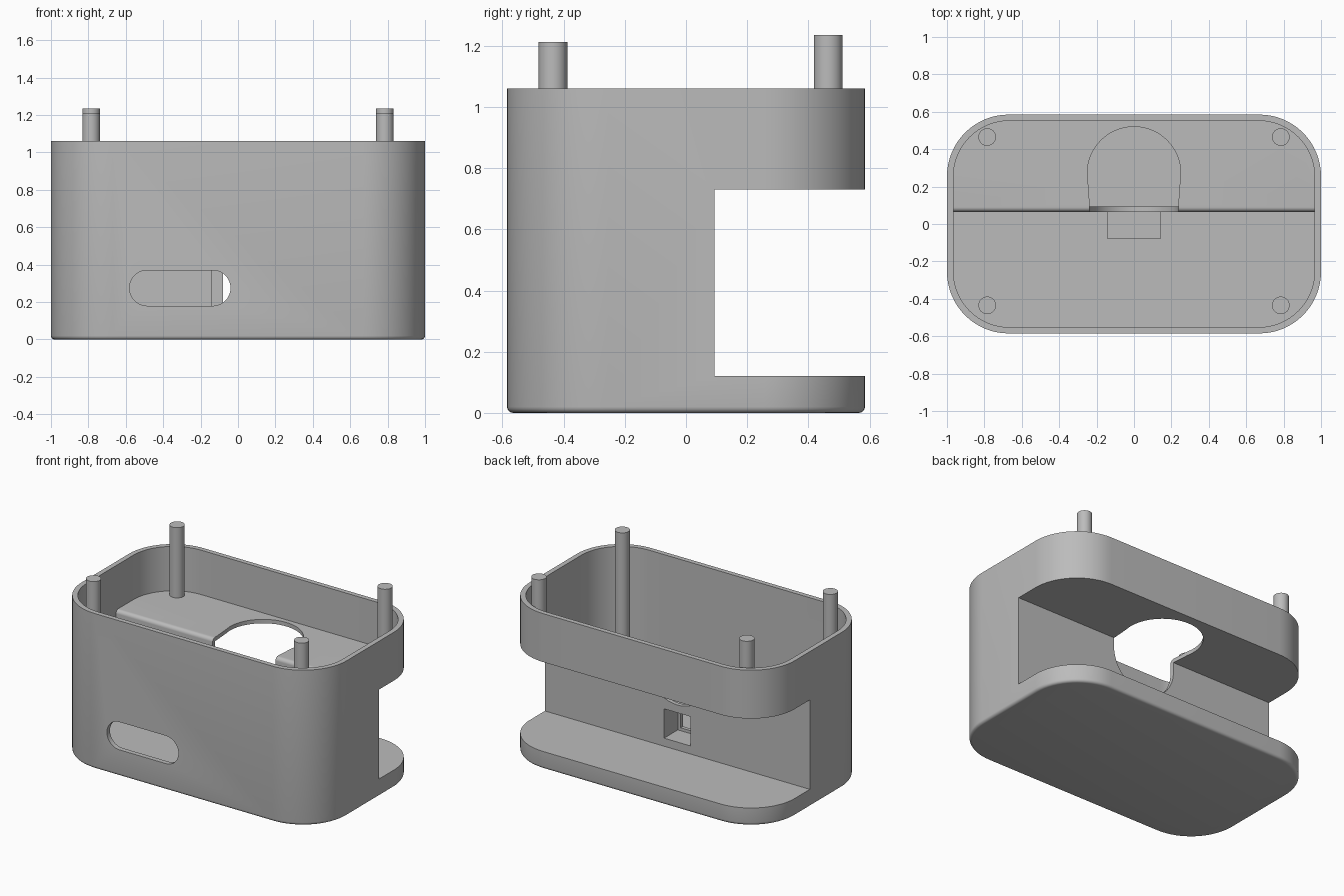
import bpy, bmesh
from math import sin, cos, pi
from mathutils import Vector

if "Cube" in bpy.data.objects:
    bpy.data.objects.remove(bpy.data.objects["Cube"])

grey = bpy.data.materials.new("plain grey")
grey.use_nodes = True
colour = (0.5, 0.5, 0.5, 1)
grey.diffuse_color = colour
grey.node_tree.nodes["Principled BSDF"].inputs["Base Color"].default_value = colour


def arc(cx, cy, r, start, end, n=20):
    """Points on an arc, angles in units of pi."""
    angles = [pi * (start + (end - start) * i / n) for i in range(n + 1)]
    return [(cx + r * cos(a), cy + r * sin(a)) for a in angles]


def rounded(hx, hy, r):
    """Rounded rectangle outline."""
    pts = []
    for k, (sx, sy) in enumerate([(1, 1), (-1, 1), (-1, -1), (1, -1)]):
        pts += arc(sx * (hx - r), sy * (hy - r), r, k / 2, k / 2 + 0.5, 16)
    return pts


def prism(name, pts, axis, lo, hi, bevel=0):
    """Extrude an outline along an axis from lo to hi."""
    place = {"x": lambda u, v, w: (w, u, v),
             "y": lambda u, v, w: (u, w, v),
             "z": lambda u, v, w: (u, v, w)}[axis]
    bm = bmesh.new()
    base = bm.faces.new([bm.verts.new(place(u, v, lo)) for u, v in pts])
    out = bmesh.ops.extrude_face_region(bm, geom=[base], use_keep_orig=True)
    step = Vector(place(0, 0, hi - lo))
    for v in [g for g in out["geom"] if isinstance(g, bmesh.types.BMVert)]:
        v.co += step
    if bevel:
        bmesh.ops.bevel(bm, geom=list(base.edges), offset=bevel, segments=4,
                        profile=0.5, affect="EDGES")
    bmesh.ops.recalc_face_normals(bm, faces=bm.faces)
    mesh = bpy.data.meshes.new(name)
    bm.to_mesh(mesh)
    bm.free()
    mesh.materials.append(grey)
    ob = bpy.data.objects.new(name, mesh)
    bpy.context.collection.objects.link(ob)
    return ob


def box(name, x0, x1, y0, y1, z0, z1):
    return prism(name, [(x0, y0), (x1, y0), (x1, y1), (x0, y1)], "z", z0, z1)


def combine(target, tool, operation="DIFFERENCE"):
    """Apply a boolean and discard the tool."""
    tool.hide_render = True
    mod = target.modifiers.new("cut", "BOOLEAN")
    mod.operation, mod.object, mod.solver = operation, tool, "EXACT"
    graph = bpy.context.evaluated_depsgraph_get()
    mesh = bpy.data.meshes.new_from_object(target.evaluated_get(graph))
    target.modifiers.clear()
    target.data = mesh
    bpy.data.objects.remove(tool)


def smooth(ob):
    bpy.ops.object.select_all(action="DESELECT")
    ob.select_set(True)
    bpy.context.view_layer.objects.active = ob
    bpy.ops.object.shade_smooth_by_angle(angle=pi / 6)


WALL, SHELF = 0.065, 0.757   # inner wall face and shelf top
MID = 0.275                  # height of the slot and socket

# Outer shell with a softened bottom edge
body = prism("case_body", rounded(1, 0.585, 0.33), "z", 0, 1.06, bevel=0.02)

# Cavity, leaving a shelf and a middle wall with a rounded edge
cavity = prism("cavity", rounded(0.966, 0.552, 0.3), "z", 0.033, 1.2)
edge = 0.025
step = [(0.8, -0.1), (0.8, SHELF)]
step += arc(WALL + edge, SHELF - edge, edge, 0.5, 1, 8) + [(WALL, -0.1)]
combine(cavity, prism("step", step, "x", -1.2, 1.2))
combine(body, cavity)

# Open bay across the back
combine(body, box("bay", -1.2, 1.2, 0.093, 0.8, 0.12, 0.73))

# Keyhole opening through the shelf
hole = arc(0, 0.27, 0.25, -0.06, 1.06, 40) + [(-0.235, 0.08), (-0.23, 0.02), (0.23, 0.02), (0.235, 0.08)]
combine(body, prism("shelf_hole", hole, "z", 0.68, 0.85))

# Rounded cradle cut into the middle wall
cradle = arc(0, 0.665, 0.237, 1, 2, 32) + [(0.237, 0.85), (-0.237, 0.85)]
combine(body, prism("cradle", cradle, "y", 0.01, 0.11))

# Socket housing behind the middle wall, with a stepped opening
combine(body, box("housing", -0.143, 0.143, -0.08, 0.08, MID - 0.14, MID + 0.14), "UNION")
for half, front in ((0.1, -0.055), (0.08, -0.15)):
    combine(body, box("socket", -half, half, front, 0.15, MID - half, MID + half))

# Long rounded slot in the front
r = 0.095
slot = arc(-0.135, MID, r, -0.5, 0.5) + arc(-0.485, MID, r, 0.5, 1.5)
combine(body, prism("slot", slot, "y", -0.7, -0.5))
smooth(body)

# Four corner posts
for side, x in (("left", 0.785), ("right", -0.785)):
    for end, y, base, top in (("front", -0.435, 0.03, 1.212),
                              ("back", 0.465, 0.75, 1.236)):
        outline = arc(x, y, 0.047, 0, 2, 32)[:-1]
        smooth(prism(f"{end}_{side}_post", outline, "z", base, top))
